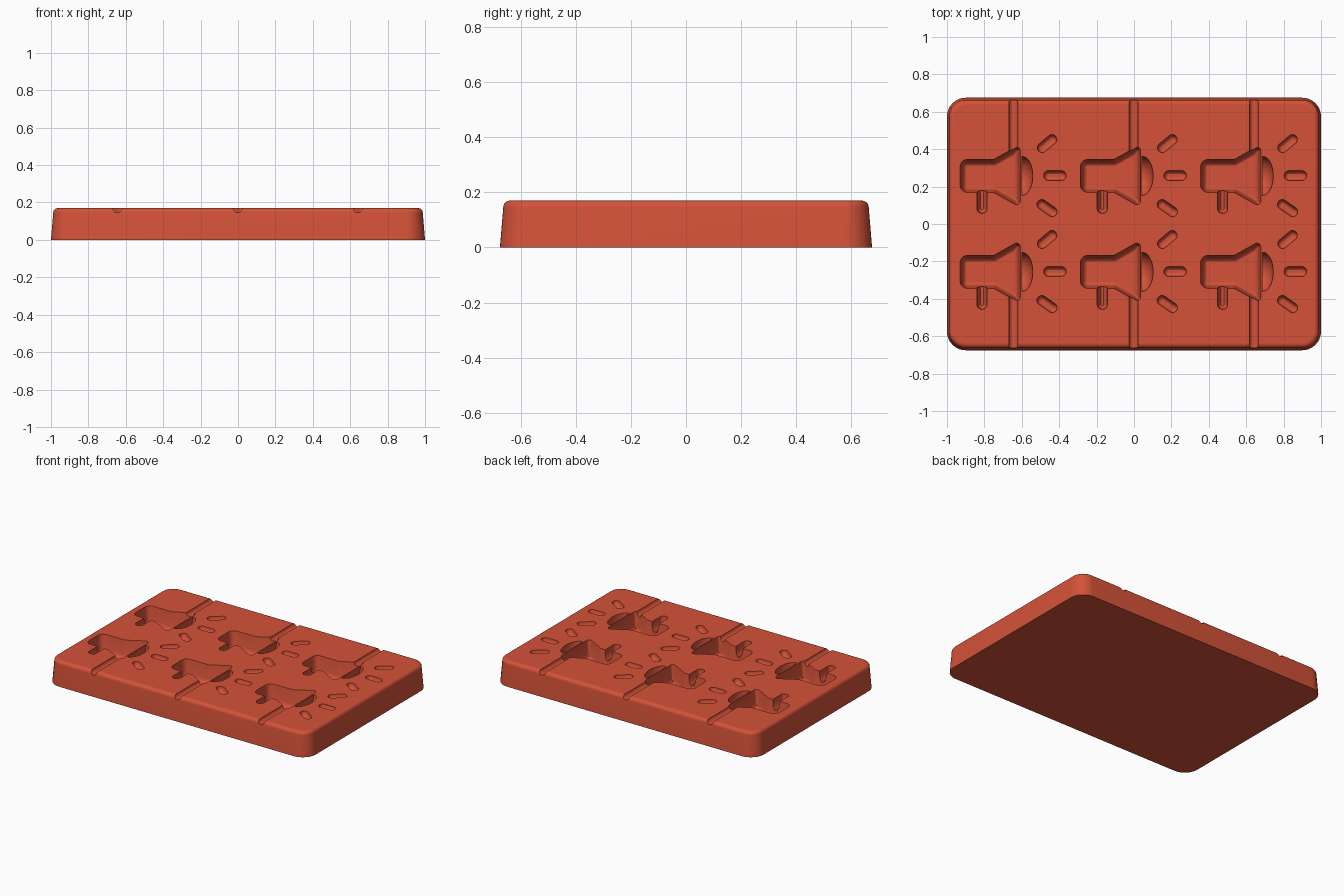
import bpy
import bmesh
from math import sin, cos, pi, radians
from mathutils import Vector, Matrix

if "Cube" in bpy.data.objects:
    bpy.data.objects.remove(bpy.data.objects["Cube"], do_unlink=True)

TOP = 0.17
COLUMNS = (-0.645, -0.002, 0.641)
ROWS = (0.257, -0.256)

red = bpy.data.materials.new("brick_red")
red.use_nodes = True
red.diffuse_color = (0.66, 0.085, 0.04, 1)
red.node_tree.nodes["Principled BSDF"].inputs["Base Color"].default_value = red.diffuse_color


def outline(corners, inset, steps=8):
    """Rounded counter-clockwise polygon of (x, y, radius) corners, shrunk by inset."""
    pts = [Vector(c[:2]) for c in corners]
    n = len(pts)
    edges = [(pts[(i + 1) % n] - pts[i]).normalized() for i in range(n)]
    ring = []
    for i in range(n):
        before, after = edges[i - 1], edges[i]
        n1, n2 = Vector((-before.y, before.x)), Vector((-after.y, after.x))
        p = pts[i] + (n1 + n2) * inset / (1 + n1.dot(n2))
        radius = max(corners[i][2] - inset, 0.004)
        half = (-before).angle(after) / 2
        reach = radius * cos(half) / sin(half)
        start, end = p - before * reach, p + after * reach
        centre = p + (after - before).normalized() * radius / sin(half)
        for k in range(steps + 1):
            spoke = (start - centre).lerp(end - centre, k / steps)
            ring.append(centre + spoke.normalized() * radius)
    return ring


def loft(bm, rings):
    """Closed solid through a list of equal rings."""
    loops = [[bm.verts.new(p) for p in ring] for ring in rings]
    for a, b in zip(loops, loops[1:]):
        for i in range(len(a)):
            j = (i + 1) % len(a)
            bm.faces.new((a[i], a[j], b[j], b[i]))
    bm.faces.new(loops[0])
    bm.faces.new(loops[-1])


def solid(bm, corners, layers, place=Matrix()):
    """Stack of outlines, each layer given as (inset, height)."""
    loft(bm, [[place @ Vector((p.x, p.y, z)) for p in outline(corners, d)]
              for d, z in layers])


def box_corners(x0, x1, y0, y1, r):
    return [(x0, y0, r), (x1, y0, r), (x1, y1, r), (x0, y1, r)]


def make_object(name, bm):
    bmesh.ops.recalc_face_normals(bm, faces=bm.faces)
    mesh = bpy.data.meshes.new(name)
    bm.to_mesh(mesh)
    bm.free()
    obj = bpy.data.objects.new(name, mesh)
    bpy.context.collection.objects.link(obj)
    mesh.materials.append(red)
    return obj


def round_bottom(width, depth):
    """Layers of a channel with a rounded floor, cut from the top surface."""
    arc = [(width * (1 - cos(a)), -depth * sin(a))
           for a in (pi / 2 * k / 6 for k in range(6))]
    return [(0, 0.03)] + arc


# Tray block with drafted sides and a rounded top rim
block_bm = bmesh.new()
rim = 0.025
layers = [(0, 0)]
for k in range(7):
    a = pi / 2 * k / 6
    layers.append((0.012 + rim * (1 - cos(a)), TOP - rim + rim * sin(a)))
solid(block_bm, box_corners(-1, 1, -0.675, 0.675, 0.1), layers)
block = make_object("mould_block", block_bm)

# Cutters: deep horn pockets, and the small shallow pockets
horn_bm, small_bm = bmesh.new(), bmesh.new()
horn = [(-0.285, -0.088, 0.04), (-0.105, -0.088, 0.03), (0.037, -0.168, 0.02),
        (0.037, 0.168, 0.02), (-0.105, 0.088, 0.03), (-0.285, 0.088, 0.04)]
horn_layers = [(0, 0.03), (0, 0), (0.012, -0.09), (0.016, -0.105),
               (0.023, -0.115), (0.032, -0.12)]
dash = box_corners(-0.06, 0.06, -0.026, 0.026, 0.0255)
handle = box_corners(-0.195, -0.14, -0.2, -0.04, 0.026)
groove = box_corners(-0.024, 0.024, 0.1, 0.5, 0.005)
dashes = ((0.18, 0.173, 40), (0.222, 0.002, 0), (0.18, -0.172, -35))

for cx in COLUMNS:
    for cy in ROWS:
        spot = Matrix.Translation((cx, cy, TOP))
        solid(horn_bm, horn, horn_layers, spot)
        solid(small_bm, handle, round_bottom(0.027, 0.07), spot)
        for dx, dy, turn in dashes:
            place = spot @ Matrix.Translation((dx, dy, 0)) @ Matrix.Rotation(radians(turn), 4, "Z")
            solid(small_bm, dash, round_bottom(0.025, 0.035), place)
        # Pouring groove from the horn to the nearest long edge
        turn = Matrix.Rotation(0 if cy > 0 else pi, 4, "Z")
        solid(small_bm, groove, round_bottom(0.023, 0.025), spot @ turn)
        # Domed pocket in front of the horn mouth
        rings = []
        for size, z in [(1, 0.03)] + [(cos(pi / 16 * k), -0.1 * sin(pi / 16 * k)) for k in range(8)]:
            arc = [(0.046 + 0.058 * size * cos(t), 0.105 * size * sin(t), z)
                   for t in (-pi / 2 + pi * k / 16 for k in range(17))]
            rings.append([spot @ Vector(p) for p in arc])
        loft(small_bm, rings)

cutters = [make_object("horn_pocket_cutter", horn_bm),
           make_object("small_pocket_cutter", small_bm)]

# Cut the pockets and keep the finished mesh
for cutter in cutters:
    cutter.hide_render = True
    cut = block.modifiers.new(cutter.name, "BOOLEAN")
    cut.operation = "DIFFERENCE"
    cut.solver = "EXACT"
    cut.object = cutter
bpy.context.view_layer.update()
result = block.evaluated_get(bpy.context.evaluated_depsgraph_get())
finished = bpy.data.meshes.new_from_object(result)
block.modifiers.clear()
block.data = finished
for cutter in cutters:
    bpy.data.objects.remove(cutter, do_unlink=True)

# Smooth the curved walls and keep flat faces crisp
bpy.ops.object.select_all(action="DESELECT")
block.select_set(True)
bpy.context.view_layer.objects.active = block
bpy.ops.object.shade_smooth_by_angle(angle=radians(35))
bm = bmesh.new()
bm.from_mesh(block.data)
for face in bm.faces:
    if abs(face.normal.z) > 0.999:
        for edge in face.edges:
            edge.smooth = False
bm.to_mesh(block.data)
bm.free()
